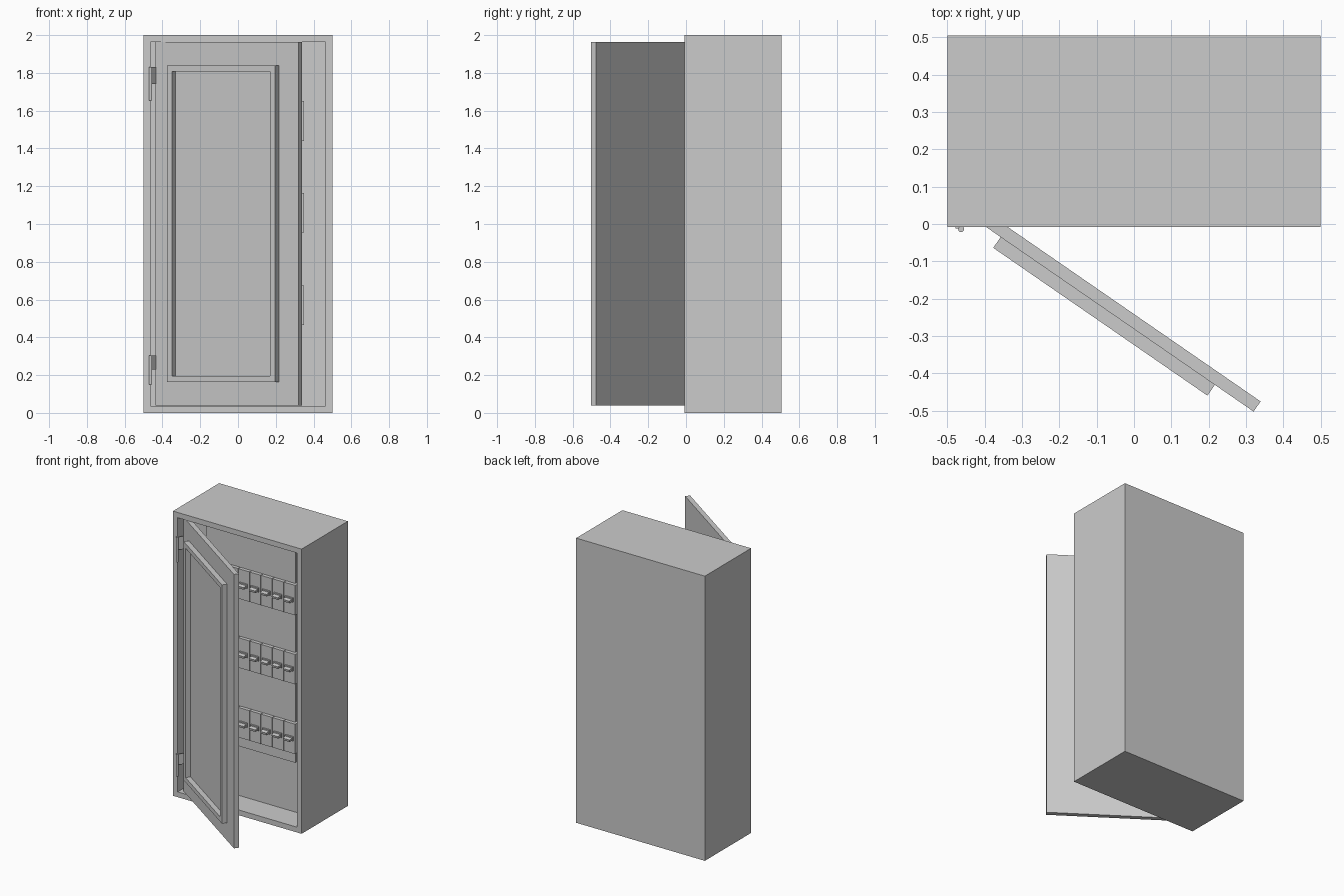
import bpy, bmesh, math
from mathutils import Matrix, Vector

if "Cube" in bpy.data.objects:
    bpy.data.objects.remove(bpy.data.objects["Cube"])

DOOR = Matrix.Translation((-0.437, 0.02, 0)) @ Matrix.Rotation(math.radians(-34.6), 4, 'Z')


def finish(name, bm, mat=Matrix()):
    bmesh.ops.recalc_face_normals(bm, faces=bm.faces)
    mesh = bpy.data.meshes.new(name)
    bm.to_mesh(mesh)
    bm.free()
    ob = bpy.data.objects.new(name, mesh)
    bpy.context.collection.objects.link(ob)
    ob.matrix_world = mat
    return ob


def add_box(bm, lo, hi):
    lo, hi = Vector(lo), Vector(hi)
    m = Matrix.Translation((lo + hi) / 2) @ Matrix.Diagonal((*(hi - lo), 1))
    return bmesh.ops.create_cube(bm, size=1, matrix=m)['verts']


def box(name, lo, hi, mat=Matrix()):
    bm = bmesh.new()
    add_box(bm, lo, hi)
    return finish(name, bm, mat)


def recessed_box(name, lo, hi, rim, depth, mat=Matrix()):
    """Box whose front (-y) face is inset by rim and pushed in by depth."""
    bm = bmesh.new()
    add_box(bm, lo, hi)
    bm.normal_update()
    front = min(bm.faces, key=lambda f: f.calc_center_median().y)
    bmesh.ops.inset_region(bm, faces=[front], thickness=rim, use_even_offset=True)
    new = bmesh.ops.extrude_discrete_faces(bm, faces=[front])['faces'][0]
    bmesh.ops.translate(bm, verts=new.verts, vec=(0, depth, 0))
    return finish(name, bm, mat)


# Cabinet shell and the mounting plate inside it
recessed_box("cabinet", (-0.5, -0.008, 0), (0.5, 0.505, 2), 0.037, 0.18)
box("mounting_plate", (-0.36, 0.16, 0.39), (0.333, 0.172, 1.94))

# Swung-open door with its raised trim frame
box("door", (0, 0, 0.038), (0.92, 0.033, 1.963), DOOR)
recessed_box("door_trim", (0.097, -0.035, 0.163), (0.794, 0, 1.84), 0.033, 0.034, DOOR)

# Three rows of breakers, each with a toggle lever
count, left, right = 8, -0.36, 0.35
pitch = (right - left) / count
for r, z in enumerate((0.465, 0.955, 1.44)):
    bodies, levers = bmesh.new(), bmesh.new()
    for i in range(count):
        x = left + i * pitch
        c = x + pitch / 2
        add_box(bodies, (x + 0.002 * (i > 0), 0.135, z),
                (x + pitch - 0.002 * (i < count - 1), 0.172, z + 0.21))
        add_box(levers, (c - 0.03, 0.125, z + 0.09), (c + 0.03, 0.135, z + 0.12))
        lever = add_box(levers, (c - 0.025, 0.1, z + 0.097), (c + 0.025, 0.125, z + 0.113))
        bmesh.ops.rotate(levers, verts=lever, cent=(c, 0.125, z + 0.105),
                         matrix=Matrix.Rotation(math.radians(12), 3, 'X'))
    finish(f"breaker_row_{r + 1}", bodies)
    finish(f"breaker_levers_{r + 1}", levers)

# Hinges: barrel, frame leaf and a leaf reaching the door edge
pin = Vector((-0.463, -0.014, 0))
edge = Vector((-0.437, 0.02, 0))
for name, z0, z1, z2 in (("lower", 0.15, 0.23, 0.305), ("upper", 1.655, 1.74, 1.83)):
    bm = bmesh.new()
    bmesh.ops.create_cone(bm, cap_ends=True, segments=12, radius1=0.008, radius2=0.008,
                          depth=z2 - z0, matrix=Matrix.Translation((pin.x, pin.y, (z0 + z2) / 2)))
    add_box(bm, (-0.478, -0.012, z0), (-0.462, -0.007, z1))
    finish(name + "_hinge", bm)
    span = edge - pin
    turn = Matrix.Translation(pin) @ Matrix.Rotation(math.atan2(span.y, span.x), 4, 'Z')
    box(name + "_hinge_leaf", (0, -0.002, z1), (span.length, 0.002, z2), turn)
